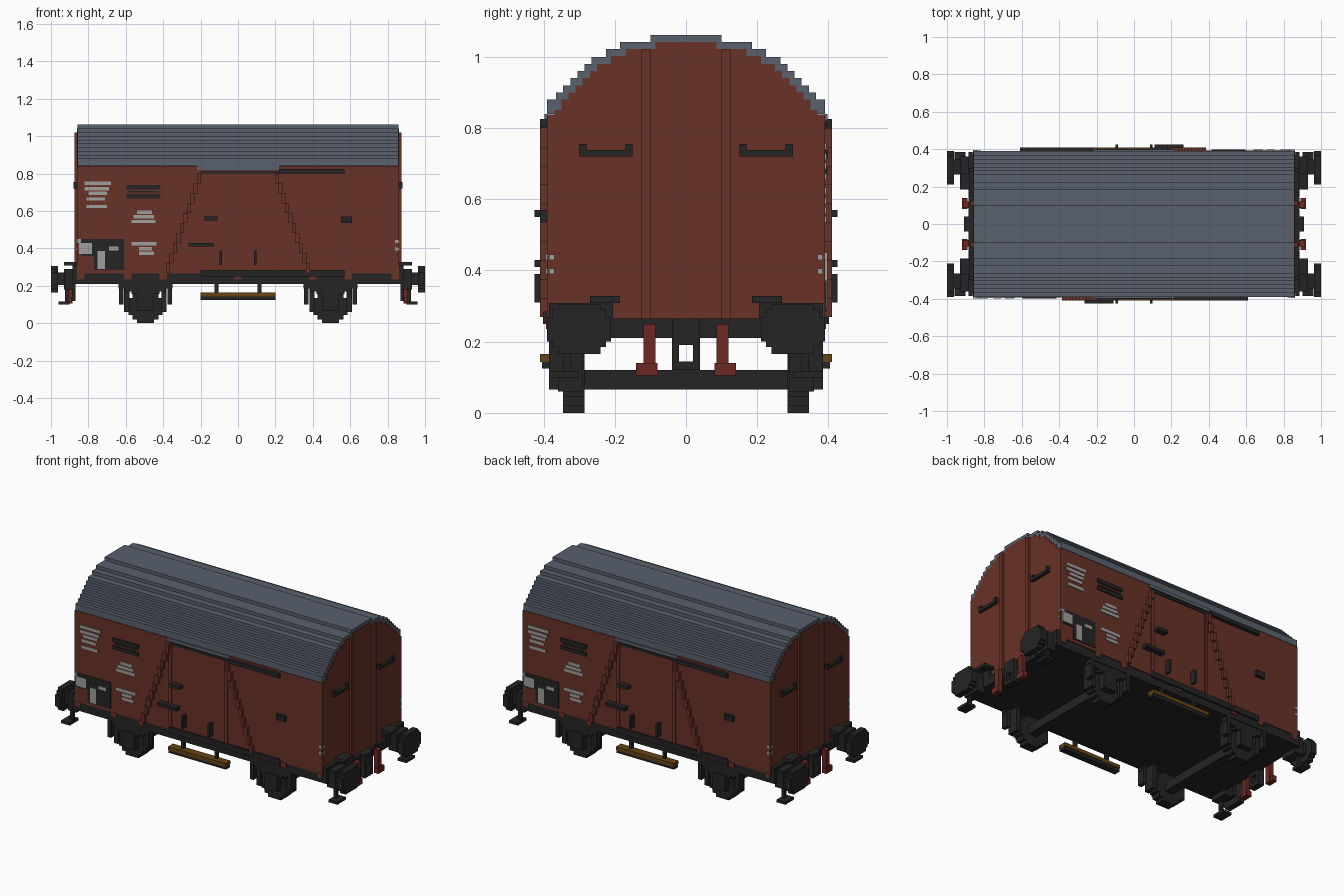
import bpy
import bmesh
from mathutils import Vector

default_cube = bpy.data.objects.get("Cube")
if default_cube:
    bpy.data.objects.remove(default_cube, do_unlink=True)


def make_material(name, red, green, blue):
    material = bpy.data.materials.new(name)
    material.use_nodes = True
    colour = (red, green, blue, 1)
    material.diffuse_color = colour
    shader = material.node_tree.nodes["Principled BSDF"]
    shader.inputs["Base Color"].default_value = colour
    shader.inputs["Roughness"].default_value = 0.8
    return material


brown = make_material("rust brown", .14, .031, .02)
grey = make_material("roof grey", .1, .119, .155)
dark = make_material("iron black", .018, .018, .018)
white = make_material("marking white", .35, .35, .34)
gold = make_material("wood ochre", .13, .06, .007)
red = make_material("hose red", .15, .022, .017)

WALL = .39
HALF_TURN = [(1, 1), (-1, -1)]
ALL_CORNERS = [(1, 1), (-1, 1), (1, -1), (-1, -1)]
ONCE = [(1, 1)]


def finish(name, material, bm):
    mesh = bpy.data.meshes.new(name)
    bmesh.ops.recalc_face_normals(bm, faces=bm.faces[:])
    bm.to_mesh(mesh)
    bm.free()
    mesh.materials.append(material)
    obj = bpy.data.objects.new(name, mesh)
    bpy.context.scene.collection.objects.link(obj)
    return obj


def build(name, material, boxes, copies=ONCE):
    """Join axis-aligned boxes, given as x, y and z ranges, and their copies."""
    bm = bmesh.new()
    for sign_x, sign_y in copies:
        for xs, ys, zs in boxes:
            verts = bmesh.ops.create_cube(bm, size=1)["verts"]
            for v in verts:
                px, py, pz = (r[0] if c < 0 else r[1] for c, r in zip(v.co, (xs, ys, zs)))
                v.co = Vector((px * sign_x, py * sign_y, pz))
    return finish(name, material, bm)


def on_wall(name, material, rects, depth=.02):
    """Plates on the front wall, repeated on the back by a half turn."""
    boxes = [((left, right), (-WALL - depth, -WALL), (low, high))
             for left, right, low, high in rects]
    return build(name, material, boxes, HALF_TURN)


def stepped_profile(steps, base):
    """Staircase arch outline from the crown steps down to the base."""
    half = []
    previous = None
    for width, height in steps:
        if previous is not None:
            half.append((previous, height))
        half.append((width, height))
        previous = width
    half.append((previous, base))
    return half + [(-y, z) for y, z in reversed(half)]


def extrude_along_x(name, material, outline, reach):
    bm = bmesh.new()
    face = bm.faces.new([bm.verts.new((-reach, y, z)) for y, z in outline])
    result = bmesh.ops.extrude_face_region(bm, geom=[face])
    moved = [g for g in result["geom"] if isinstance(g, bmesh.types.BMVert)]
    bmesh.ops.translate(bm, verts=moved, vec=(2 * reach, 0, 0))
    return finish(name, material, bm)


# Roof and body share one stepped arch, the body one step smaller
arch = [(.1, 1.062), (.185, 1.042), (.225, 1.022), (.265, 1.0), (.285, .98),
        (.305, .96), (.325, .94), (.345, .92), (.365, .9), (WALL, .88)]
extrude_along_x("roof", grey, stepped_profile(arch, .84), .858)
inner = [(y - .015, z - .02) for y, z in arch[:-1]] + [(WALL - .02, .85), (WALL, .838)]
extrude_along_x("body", brown, stepped_profile(inner, .265), .862)

# End walls
build("end_post", brown, [((.86, .875), (.1, .125), (.265, 1.02))], ALL_CORNERS)
end_grab = [((.86, .88), (.15, .3), (.72, .738))]
for y in (.15, .28):
    end_grab.append(((.86, .88), (y, y + .02), (.73, .755)))
build("end_handrail", dark, end_grab, ALL_CORNERS)
build("end_marking", white, [((.86, .867), (.37, .385), (z, z + .015)) for z in (.39, .43)],
      ALL_CORNERS)

# Underframe
build("floor_frame", dark, [((-.87, .87), (-.385, .385), (.21, .265))])
build("headstock", dark, [((.86, .885), (-.385, .385), (.21, .265))], HALF_TURN)
on_wall("frame_tab", brown, [(x - .02, x + .02, .235, .27)
                             for x in (-.84, -.59, -.4, 0, .4, .59, .84)], .003)

# Sliding door with its rails
on_wall("door_post", brown, [(-.205, -.185, .285, .8), (.185, .205, .285, .8)], .008)
on_wall("door_lintel", grey, [(-.22, .22, .82, .84)], .008)
on_wall("door_head", dark, [(-.2, .22, .8, .815)], .006)
on_wall("upper_rail", dark, [(.22, .57, .8, .825)])
on_wall("lower_rail", dark, [(-.2, .57, .25, .285)], .012)

# Staircase diagonal braces beside the door
brace = []
count = 10
for i in range(count):
    x = .385 - i * .0185
    z = .27 + i * .053
    for side in (-1, 1):
        edges = sorted((side * x, side * (x - .022)))
        brace.append((edges[0], edges[1], z, z + .053))
on_wall("diagonal_brace", brown, brace)

# Side fittings
on_wall("door_handle", dark, [(-.18, -.11, .55, .57), (-.265, -.13, .41, .43)], .035)
on_wall("door_grip", dark, [(-.1, -.085, .31, .39), (.085, .1, .31, .39)], .035)
on_wall("label_holder", dark, [(.55, .61, .535, .57)])
on_wall("vent_slat", dark, [(-.595, -.415, .715, .738), (-.595, -.415, .668, .69)], .008)
on_wall("vent_edge", dark, [(-.585, -.425, .698, .706)], .004)

# Painted panel and markings
on_wall("dark_panel", dark, [(-.84, -.61, .36, .45), (-.77, -.61, .285, .36)], .004)
on_wall("panel_marking", white, [
    (-.86, -.84, .43, .45), (-.85, -.78, .37, .43),
    (-.69, -.64, .39, .41), (-.75, -.71, .29, .385)], .007)
upper_lines = [(-.82, -.68, .74), (-.82, -.69, .71), (-.8, -.7, .685),
               (-.81, -.71, .655), (-.81, -.7, .615)]
middle_lines = [(-.54, -.46, .585), (-.56, -.45, .56), (-.57, -.44, .535)]
lower_lines = [(-.57, -.435, .415), (-.53, -.46, .39), (-.53, -.45, .365)]
on_wall("wall_marking", white, [(left, right, z, z + .018) for left, right, z in
                                upper_lines + middle_lines + lower_lines], .005)
on_wall("corner_marking", white, [(.84, .858, z, z + .016) for z in (.39, .43)], .005)

# Wheels as stepped discs, with axles, axle boxes and springs
AXLE_X, AXLE_Z = .495, .09
wheel = []
for wide, tall in ((.09, .045), (.07, .07), (.045, .09)):
    wheel.append(((AXLE_X - wide, AXLE_X + wide), (.285, .345),
                  (AXLE_Z - tall, AXLE_Z + tall)))
build("wheel", dark, wheel, ALL_CORNERS)
build("axle", dark, [((AXLE_X - .028, AXLE_X + .028), (-.29, .29), (.065, .12))], HALF_TURN)
gear = [((AXLE_X - .045, AXLE_X + .045), (.34, .385), (.065, .17))]
for reach, low in ((.145, .185), (.11, .17), (.075, .155)):
    gear.append(((AXLE_X - reach, AXLE_X + reach), (.35, .38), (low, low + .03)))
for side in (-1, 1):
    hanger = AXLE_X + side * .13
    guard = AXLE_X + side * .1
    gear.append(((hanger - .012, hanger + .012), (.34, .385), (.1, .21)))
    gear.append(((guard - .014, guard + .014), (.29, .36), (.06, .21)))
build("spring_gear", dark, gear, ALL_CORNERS)

# Buffers
buffer = [((.87, .93), (.25, .36), (.18, .29)),
          ((.92, .97), (.265, .345), (.205, .27))]
for inside, outside, low, high in ((.24, .36, .165, .305), (.21, .39, .2, .27),
                                   (.225, .375, .185, .29)):
    buffer.append(((.962, 1), (inside, outside), (low, high)))
build("buffer", dark, buffer, ALL_CORNERS)
build("buffer_plate", dark, [((.862, .93), (.185, .27), (.308, .328)),
                             ((.862, .885), (.205, .385), (.21, .308))], ALL_CORNERS)

# Shunter steps under the corners
build("corner_step", dark, [((.905, .925), (.325, .345), (.11, .22)),
                            ((.9, .96), (.3, .385), (.1, .117))], ALL_CORNERS)

# Coupling hook frame and brake hoses
coupling = [((.87, .91), (-.04, .04), (.19, .265)), ((.87, .91), (-.04, .04), (.12, .145))]
for y in (-.04, .02):
    coupling.append(((.87, .91), (y, y + .02), (.14, .2)))
build("coupling", dark, coupling, HALF_TURN)
build("brake_hose", red, [((.885, .915), (.085, .12), (.105, .25)),
                          ((.89, .92), (.08, .14), (.105, .14))], ALL_CORNERS)

# Side footboards
build("footboard", gold, [((-.2, .2), (-.41, -.36), (.143, .165))], HALF_TURN)
bracket = [((-.2, .2), (-.405, -.365), (.125, .143))]
for x in (-.115, .115):
    bracket.append(((x - .01, x + .01), (-.385, -.365), (.14, .22)))
build("footboard_bracket", dark, bracket, HALF_TURN)
